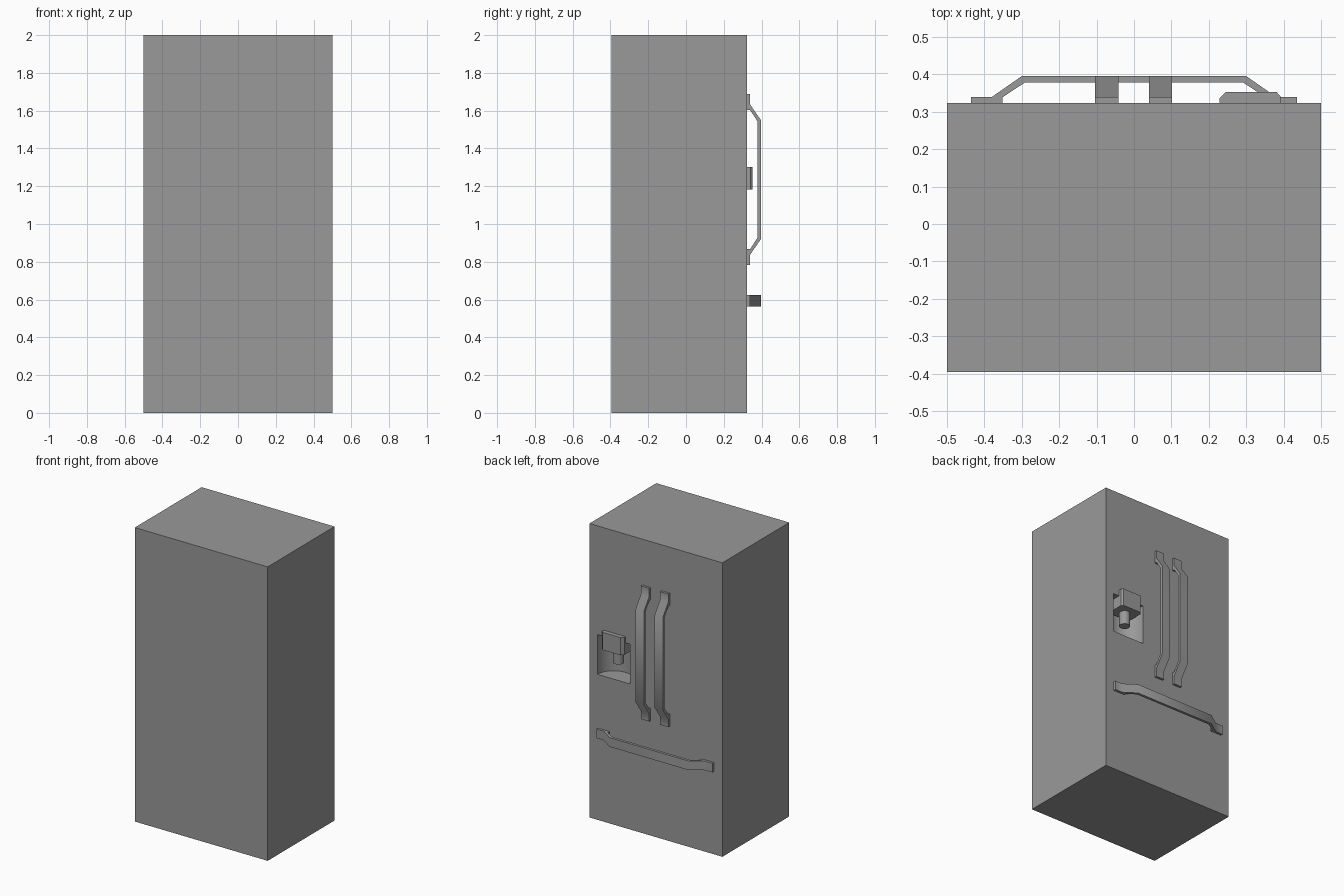
import bpy, bmesh, math
from mathutils import Matrix, Vector

if "Cube" in bpy.data.objects:
    bpy.data.objects.remove(bpy.data.objects["Cube"])

FRONT = 0.323   # door plane, facing +y
BACK = -0.395

# Dark grey finish
finish = bpy.data.materials.new("dark_grey")
finish.diffuse_color = (0.32, 0.32, 0.32, 1)
finish.use_nodes = True
finish.node_tree.nodes["Principled BSDF"].inputs["Base Color"].default_value = finish.diffuse_color


def make_object(name, bm):
    bmesh.ops.recalc_face_normals(bm, faces=bm.faces)
    mesh = bpy.data.meshes.new(name)
    bm.to_mesh(mesh)
    bm.free()
    mesh.materials.append(finish)
    obj = bpy.data.objects.new(name, mesh)
    bpy.context.collection.objects.link(obj)
    return obj


def extrude_profile(name, points, offset):
    """Closed planar profile pushed along offset."""
    bm = bmesh.new()
    face = bm.faces.new([bm.verts.new(p) for p in points])
    ext = bmesh.ops.extrude_face_region(bm, geom=[face])
    moved = [g for g in ext["geom"] if isinstance(g, bmesh.types.BMVert)]
    bmesh.ops.translate(bm, verts=moved, vec=Vector(offset))
    return make_object(name, bm)


def cylinder(name, x, y, z0, z1, radius, sides):
    bm = bmesh.new()
    bmesh.ops.create_cone(bm, cap_ends=True, segments=sides, radius1=radius,
                          radius2=radius, depth=z1 - z0,
                          matrix=Matrix.Translation((x, y, (z0 + z1) / 2)))
    return make_object(name, bm)


def smooth(obj, degrees=30):
    bpy.ops.object.select_all(action='DESELECT')
    obj.select_set(True)
    bpy.context.view_layer.objects.active = obj
    bpy.ops.object.shade_smooth_by_angle(angle=math.radians(degrees))


# Cabinet with a half-round dispenser recess cut in the door
cabinet = extrude_profile("cabinet", [(-0.5, BACK, 0), (0.5, BACK, 0),
                                      (0.5, FRONT, 0), (-0.5, FRONT, 0)], (0, 0, 2))
cutter = cylinder("recess_cutter", 0.318, FRONT, 0.99, 1.26, 0.122, 48)
cut = cabinet.modifiers.new("recess", 'BOOLEAN')
cut.operation = 'DIFFERENCE'
cut.solver = 'EXACT'
cut.object = cutter
bpy.context.view_layer.objects.active = cabinet
bpy.ops.object.modifier_apply(modifier=cut.name)
bpy.data.objects.remove(cutter)
smooth(cabinet)

# Handle side profile: (distance in from the end, distance out from the door)
OUTER = [(0, 0), (0, 0.016), (0.055, 0.016), (0.137, 0.073)]
INNER = [(0.144, 0.055), (0.085, 0.016), (0.085, 0)]


def handle_profile(half):
    outer = [(half - a, d) for a, d in OUTER]
    inner = [(half - a, d) for a, d in INNER]
    mirror = lambda pts: [(-a, d) for a, d in reversed(pts)]
    return outer + mirror(outer) + mirror(inner) + inner


# Two upright door handles
for side, x in (("left", 0.04), ("right", -0.104)):
    smooth(extrude_profile(f"{side}_door_handle",
                           [(x, FRONT + d, 1.235 + a) for a, d in handle_profile(0.453)],
                           (0.062, 0, 0)), 45)

# Freezer drawer handle
smooth(extrude_profile("drawer_handle",
                       [(a, FRONT + d, 0.563) for a, d in handle_profile(0.436)],
                       (0, 0, 0.062)), 45)

# Dispenser head with chamfered front corners
extrude_profile("dispenser_head",
                [(0.229, 0.22, 1.183), (0.392, 0.22, 1.183), (0.392, 0.341, 1.183),
                 (0.381, 0.353, 1.183), (0.245, 0.353, 1.183), (0.229, 0.336, 1.183)],
                (0, 0, 0.12))

# Dispenser nozzle
smooth(cylinder("dispenser_nozzle", 0.311, 0.28, 1.09, 1.20, 0.034, 32))
